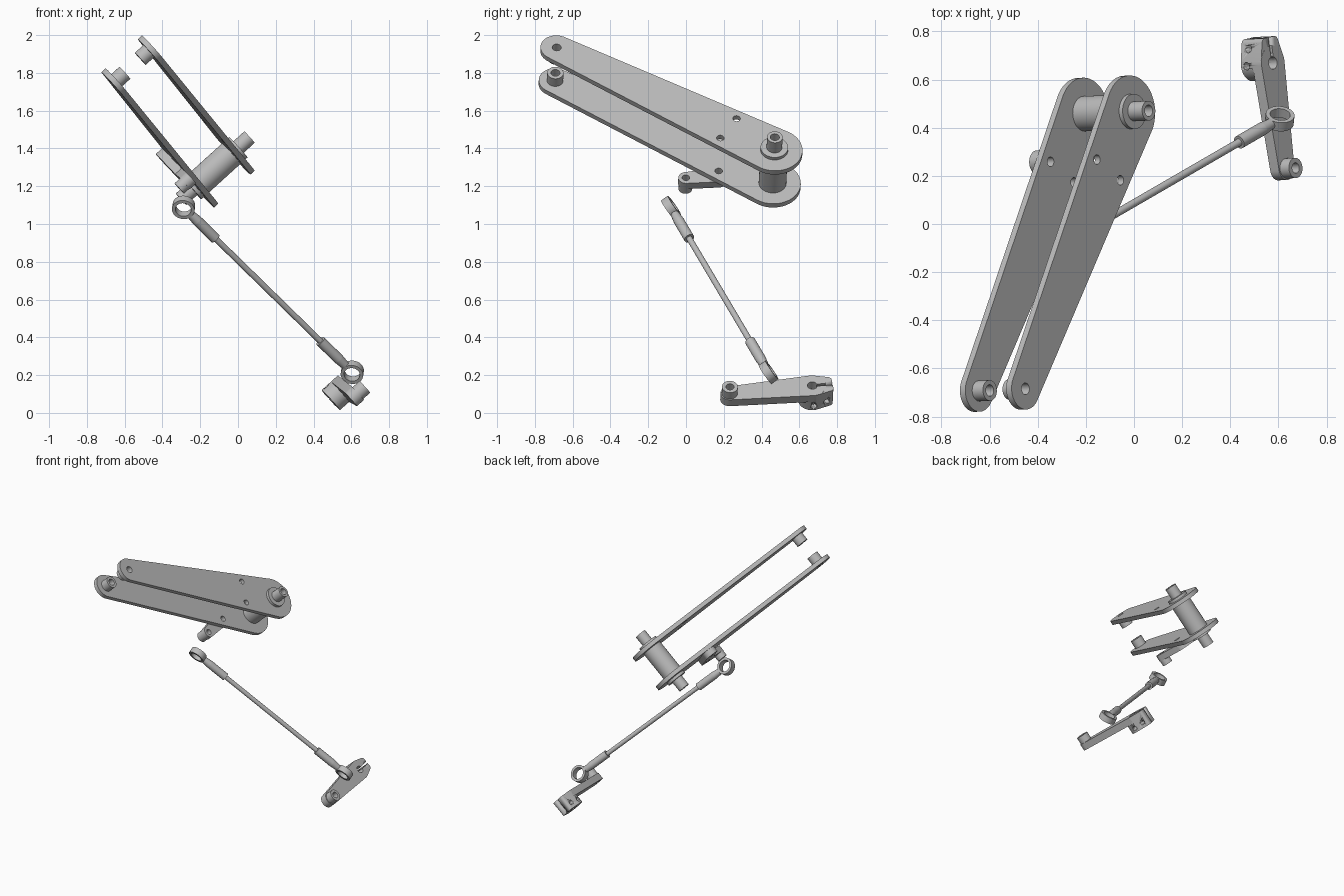
import bpy, bmesh, math
from mathutils import Vector, Matrix
from mathutils.geometry import convex_hull_2d

cube = bpy.data.objects.get("Cube")
if cube:
    bpy.data.objects.remove(cube)

grey = bpy.data.materials.new("machined grey")
grey.use_nodes = True
grey.diffuse_color = (0.5, 0.5, 0.5, 1)
grey.node_tree.nodes["Principled BSDF"].inputs["Base Color"].default_value = (0.5, 0.5, 0.5, 1)


def frame(origin, x_dir, z_dir):
    """Local axes: z along z_dir, x as near as possible to x_dir."""
    z = Vector(z_dir).normalized()
    x = Vector(x_dir)
    x = (x - z * x.dot(z)).normalized()
    axes = Matrix((x, z.cross(x), z)).transposed().to_4x4()
    return Matrix.Translation(origin) @ axes


def circle(x, y, r, steps=48):
    return [(x + r * math.cos(2 * math.pi * i / steps),
             y + r * math.sin(2 * math.pi * i / steps)) for i in range(steps)]


def finish(name, mesh, matrix):
    mesh.polygons.foreach_set("use_smooth", [True] * len(mesh.polygons))
    mesh.set_sharp_from_angle(angle=math.radians(30))
    mesh.materials.clear()
    mesh.materials.append(grey)
    obj = bpy.data.objects.new(name, mesh)
    obj.matrix_world = matrix
    bpy.context.collection.objects.link(obj)
    return obj


def slab(name, base, discs, z0, z1, holes=()):
    """Extrude the hull around some discs (x, y, r), with round holes."""
    points = [p for d in discs for p in circle(*d)]
    loops = [[points[i] for i in convex_hull_2d(points)]]
    loops += [circle(*h, 32) for h in holes]
    curve = bpy.data.curves.new(name, "CURVE")
    curve.dimensions = "2D"
    curve.fill_mode = "BOTH"
    curve.extrude = abs(z1 - z0) / 2
    for loop in loops:
        spline = curve.splines.new("POLY")
        spline.points.add(len(loop) - 1)
        for point, (x, y) in zip(spline.points, loop):
            point.co = (x, y, 0, 1)
        spline.use_cyclic_u = True
    temp = bpy.data.objects.new(name, curve)
    mesh = bpy.data.meshes.new_from_object(temp)
    bpy.data.objects.remove(temp)
    bpy.data.curves.remove(curve)
    bm = bmesh.new()
    bm.from_mesh(mesh)
    bmesh.ops.remove_doubles(bm, verts=bm.verts, dist=0.00005)
    bmesh.ops.recalc_face_normals(bm, faces=bm.faces)
    bm.to_mesh(mesh)
    bm.free()
    mesh.name = name
    return finish(name, mesh, base @ Matrix.Translation((0, 0, (z0 + z1) / 2)))


def cone(name, base, z0, z1, r0, r1):
    bm = bmesh.new()
    bmesh.ops.create_cone(bm, cap_ends=True, segments=32, radius1=r0, radius2=r1,
                          depth=z1 - z0, matrix=Matrix.Translation((0, 0, (z0 + z1) / 2)))
    mesh = bpy.data.meshes.new(name)
    bm.to_mesh(mesh)
    bm.free()
    return finish(name, mesh, base)


def cut(obj, cutters):
    for cutter in cutters:
        mod = obj.modifiers.new("cut", "BOOLEAN")
        mod.operation = "DIFFERENCE"
        mod.solver = "EXACT"
        mod.object = cutter
        cutter.hide_render = True
        cutter.hide_viewport = True


normal = Vector((0.74, 0.035, 0.672)).normalized()

# Pair of long side plates, joined by a hollow pivot shaft
pivot = Vector((-0.013, 0.467, 1.393))
tip = Vector((-0.445, -0.684, 1.94))
link = frame(pivot, tip - pivot, normal)
reach = (tip - pivot).length
bore = 0.024
gap = 0.26
thick = 0.03
plate_holes = [(0, 0, bore), (reach, 0, bore), (0.283, 0.083, 0.02), (0.283, -0.083, 0.02)]
for name, top in (("upper", 0), ("lower", -gap)):
    slab(name + "_plate", link, [(0, 0, 0.15), (reach, 0, 0.086)], top - thick, top, plate_holes)
slab("upper_tip_boss", link, [(reach, 0, 0.043)], -thick - 0.06, -thick, [(reach, 0, bore)])
slab("lower_tip_boss", link, [(reach, 0, 0.043)], -gap, -gap + 0.06, [(reach, 0, bore)])
slab("shaft_spacer", link, [(0, 0, 0.073)], -gap - thick - 0.02, 0.02, [(0, 0, bore)])
slab("shaft_pin", link, [(0, 0, 0.041)], -gap - thick - 0.1, 0.1, [(0, 0, bore)])

# Bent lever under the lower plate
under = -gap - thick
heel = (0.283, -0.083, 0.05)
elbow = (0.283, 0.083, 0.05)
toe = (0.417, 0.195, 0.04)
toe_hole = (toe[0], toe[1], 0.02)
slab("lever_heel", link, [heel, elbow], under - 0.045, under,
     [(0.283, 0.083, 0.02), (0.283, -0.083, 0.02)])
slab("lever_toe", link, [elbow, toe], under - 0.045, under, [toe_hole, (0.283, 0.083, 0.02)])
slab("lever_boss", link, [(toe[0], toe[1], 0.037)], under - 0.085, under - 0.045, [toe_hole])

# Push rod with an eye at each end
eye_a = Vector((-0.288, -0.08, 1.088))
eye_b = Vector((0.605, 0.437, 0.215))
along = (eye_b - eye_a).normalized()
eye_axis = Vector((0.09, 0.82, 0.57))
span = (eye_b - eye_a).length
cone("rod", frame(eye_a, eye_axis, along), 0.2, span - 0.2, 0.016, 0.016)
for side, centre, way in (("upper", eye_a, along), ("lower", eye_b, -along)):
    slab(side + "_rod_eye", frame(centre, way, eye_axis), [(0, 0, 0.06)],
         -0.022, 0.022, [(0, 0, 0.042)])
    stem = frame(centre, eye_axis, way)
    cone(side + "_rod_neck", stem, 0.05, 0.11, 0.022, 0.028)
    cone(side + "_rod_sleeve", stem, 0.11, 0.255, 0.028, 0.028)

# Clamped crank arm at the bottom
hub = Vector((0.577, 0.669, 0.145))
crank_tip = Vector((0.635, 0.231, 0.105))
crank = frame(hub, crank_tip - hub, normal)
length = (crank_tip - hub).length
axle_hole = (0, 0, 0.026)
tip_hole = (length, 0, 0.022)
arm = slab("crank_arm", crank, [(0, 0, 0.072), (length, 0, 0.048)], -0.05, 0,
           [axle_hole, tip_hole])
clamp = slab("crank_clamp", crank, [(0, 0, 0.072), (-0.088, 0.03, 0.02), (-0.088, -0.03, 0.02)],
             -0.115, -0.0005, [axle_hole])
slab("crank_boss", crank, [(length, 0, 0.042)], 0, 0.05, [tip_hole])

# Clamp slit and cross holes
slit = slab("slit_cutter", crank, [(-0.01, 0, 0.007), (-0.15, 0, 0.007)], -0.2, 0.1)
cross = crank @ Matrix.Rotation(math.pi / 2, 4, "X")
bolts = [slab("bolt_cutter", cross, [(x, z, 0.016)], -0.2, 0.2)
         for x, z in ((-0.07, -0.075), (0.0, -0.085))]
cut(arm, [slit])
cut(clamp, [slit] + bolts)
